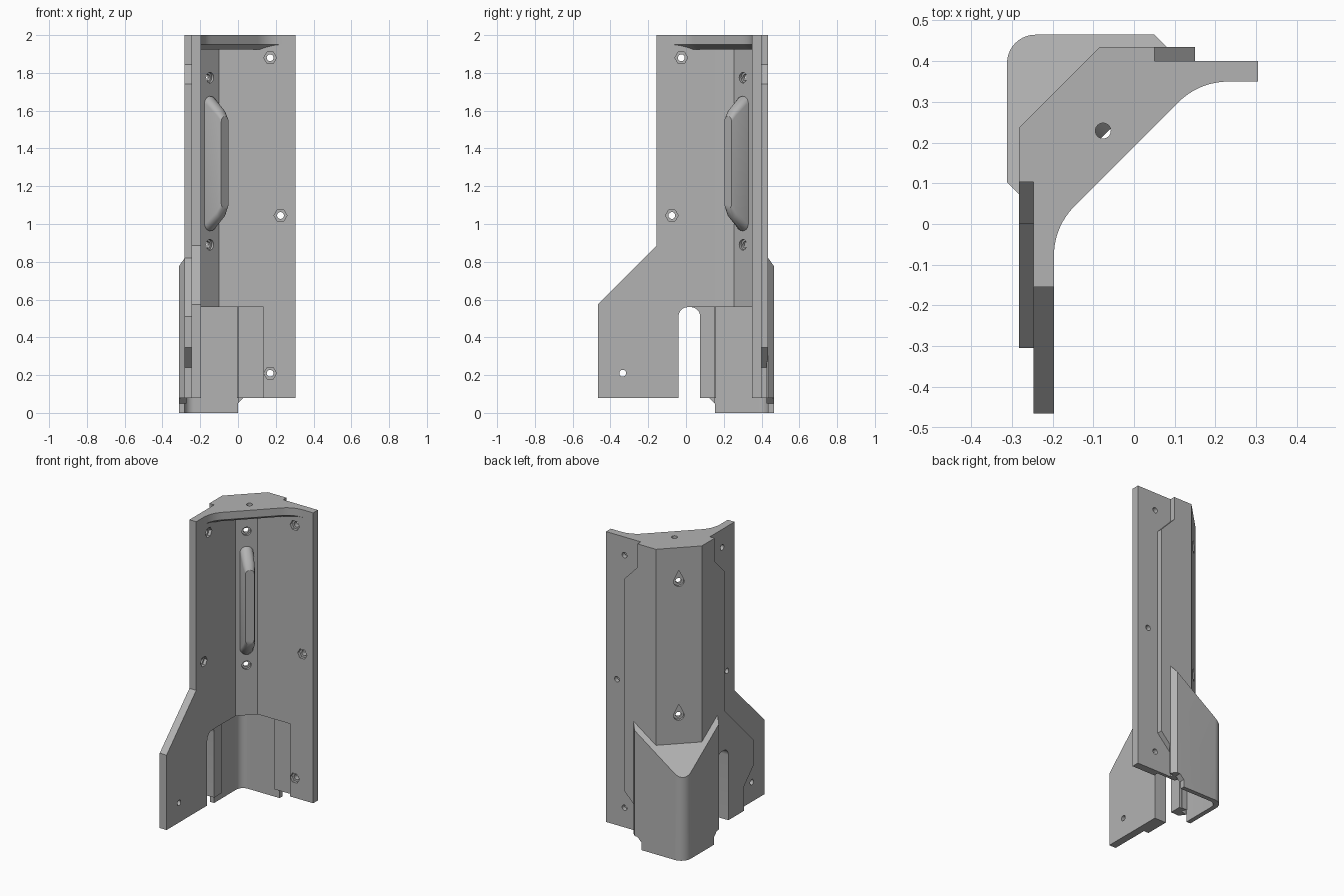
import bpy, bmesh, math
from mathutils import Vector

if "Cube" in bpy.data.objects:
    bpy.data.objects.remove(bpy.data.objects["Cube"], do_unlink=True)

grey = bpy.data.materials.new("plain grey")
grey.use_nodes = True
COLOR = (0.45, 0.45, 0.45, 1)
grey.diffuse_color = COLOR
grey.node_tree.nodes["Principled BSDF"].inputs["Base Color"].default_value = COLOR

MID = 0.153                       # the plan is mirrored about x + y = MID
BOTTOM, CEILING, TOP = 0.08, 0.56, 2.0


def mirror(p):
    return Vector((MID - p[1], MID - p[0], *p[2:]))


def solid(name, rings):
    """Closed solid lofted through rings of 3D points."""
    bm = bmesh.new()
    vs = [[bm.verts.new(p) for p in ring] for ring in rings]
    n = len(vs[0])
    for a, b in zip(vs, vs[1:]):
        for i in range(n):
            j = (i + 1) % n
            bm.faces.new((a[i], a[j], b[j], b[i]))
    bm.faces.new(vs[0])
    bm.faces.new(vs[-1])
    bmesh.ops.recalc_face_normals(bm, faces=bm.faces)
    mesh = bpy.data.meshes.new(name)
    bm.to_mesh(mesh)
    bm.free()
    mesh.materials.append(grey)
    ob = bpy.data.objects.new(name, mesh)
    bpy.context.collection.objects.link(ob)
    return ob


def plan(name, pts, z0, z1):
    return solid(name, [[(x, y, z) for x, y in pts] for z in (z0, z1)])


def wall(name, pts, y0, y1, side):
    """Outline (along wall, height) extruded in depth, on the back or side wall."""
    rings = [[Vector((s, y, z)) for s, z in pts] for y in (y0, y1)]
    if side:
        rings = [[mirror(p) for p in r] for r in rings]
    return solid(name, rings)


def diagonal(name, sections):
    """Sections (outline, depth) facing the open corner across the diagonal."""
    c, r = Vector((-0.1485, 0.3015, 0)), math.sqrt(0.5)
    return solid(name, [[c + Vector(((s + d) * r, (s - d) * r, z)) for s, z in pts]
                        for pts, d in sections])


def circle(cx, cz, r, n=24, start=0.0, sweep=2 * math.pi):
    return [(cx + r * math.cos(start + sweep * i / n),
             cz + r * math.sin(start + sweep * i / n)) for i in range(n)]


def rect(a, b, c, d):
    return [(a, c), (b, c), (b, d), (a, d)]


def cut(ob, cutters):
    for c in cutters:
        c.hide_render = True
        m = ob.modifiers.new("cut", 'BOOLEAN')
        m.operation, m.solver, m.object = 'DIFFERENCE', 'EXACT', c
    dg = bpy.context.evaluated_depsgraph_get()
    mesh = bpy.data.meshes.new_from_object(ob.evaluated_get(dg))
    ob.modifiers.clear()
    ob.data = mesh


def curve(a, b, c, n=10):
    a, b, c = map(Vector, (a, b, c))
    return [a * (1 - t) ** 2 + b * 2 * t * (1 - t) + c * t * t
            for t in (i / n for i in range(n + 1))]


cutters, parts = [], []


def cutter(ob):
    cutters.append(ob)
    return ob


# Back wall and side wall
back_wall = wall("back_wall", rect(0, 0.305, BOTTOM, TOP), 0.35, 0.40, False)
s0, s1 = MID + 0.155, MID + 0.465
side_wall = wall("side_wall", [(0, BOTTOM), (s1, BOTTOM), (s1, 0.575), (s0, 0.885),
                               (s0, TOP), (0, TOP)], 0.35, 0.40, True)

# Raised outer pads
back_pad = wall("back_pad", [(-0.005, BOTTOM), (0.05, BOTTOM), (0.05, 0.24), (0.15, 0.345),
                             (0.15, 1.74), (0.05, 1.845), (0.05, TOP), (-0.005, TOP)],
                0.395, 0.435, False)
side_pad = wall("side_pad", [(-0.005, BOTTOM), (0.355, BOTTOM), (0.355, 0.24), (0.458, 0.345),
                             (0.458, 0.51), (0.153, 0.82), (0.153, 1.74), (0.05, 1.845),
                             (0.05, TOP), (-0.005, TOP)], 0.395, 0.435, True)

# Corner wall, chamfered inside and out
half = [(0, 0.435), (-0.0845, 0.435)]
inner = [(-0.1015, 0.3485), (0, 0.35)]
outline = half + [mirror(p) for p in reversed(half)]
outline += [mirror(p) for p in reversed(inner)] + inner
corner_wall = plan("corner_wall", outline, CEILING, TOP)

# Hollow foot around the outer corner
R = 0.07
foot_half = [(0.08, 0.425), (0.08, 0.435), (0.05, 0.465)]
corner = circle(MID - 0.465 + R, 0.465 - R, R, 10, math.pi / 2, math.pi / 2)
inner_half = [(0.08, 0.425), (-0.0845, 0.425)]
foot_plan = foot_half[1:] + corner + [(MID - 0.465, 0.465 - R)]
foot_plan += [mirror(p) for p in reversed(foot_half)]
foot_plan += [mirror(inner_half[1]), inner_half[1], inner_half[0]]
foot = plan("corner_foot", foot_plan, 0, 0.95)
bm = bmesh.new()
bm.from_mesh(foot.data)
res = bmesh.ops.bisect_plane(bm, geom=bm.verts[:] + bm.edges[:] + bm.faces[:],
                             plane_co=(0.08, 0.435, 0.82), plane_no=(-0.707, 0.707, 1),
                             clear_outer=True)
bmesh.ops.holes_fill(bm, edges=[e for e in bm.edges if e.is_boundary])
bmesh.ops.recalc_face_normals(bm, faces=bm.faces)
bm.to_mesh(foot.data)
bm.free()

r = 0.05
cavity_corner = circle(MID - 0.435 + r, 0.435 - r, r, 8, math.pi / 2, math.pi / 2)
cavity = cutter(plan("cavity_cutter", [(0.0, MID), (0.0, 0.435)] + cavity_corner
                     + [(MID - 0.435, 0.435 - r), (MID - 0.435, MID)], -0.1, CEILING))
trim = [(0, -0.1), (0, 0.05), (0.03, BOTTOM), (0.2, BOTTOM), (0.2, -0.1)]
trims = [cutter(wall("foot_trim_cutter", trim, 0.2, 0.6, s)) for s in (False, True)]
cut(foot, [cavity] + trims)

# Shallow inner recesses and the slot through the side wall
recesses = [cutter(wall("recess_cutter", rect(-0.1, 0.135, -0.1, CEILING), 0.3, 0.38, s))
            for s in (False, True)]
a, b = MID - 0.075, MID + 0.04
slot_pts = [(a, -0.1), (b, -0.1)] + circle(b - r, CEILING - r, r, 8, 0, math.pi / 2)
slot_pts += circle(a + r, CEILING - r, r, 8, math.pi / 2, math.pi / 2) + [(a, CEILING - r)]
slot = cutter(wall("slot_cutter", slot_pts, 0.3, 0.5, True))


# Screw holes with hexagonal nut pockets
def screw(s, z, side, nut=True):
    made = [cutter(wall("hole_cutter", circle(s, z, 0.018), 0.3, 0.5, side))]
    if nut:
        made.append(cutter(wall("nut_cutter", circle(s, z, 0.034, 6), 0.3, 0.37, side)))
    return made


back_holes = [c for s, z in ((0.17, 1.88), (0.225, 1.045), (0.17, 0.21))
              for c in screw(s, z, False)]
side_holes = (screw(MID + 0.025, 1.88, True) + screw(MID + 0.075, 1.045, True)
              + screw(MID + 0.335, 0.21, True, False))
cut(back_wall, [recesses[0]] + back_holes)
cut(side_wall, [recesses[1], slot] + side_holes)
cut(side_pad, [slot])

# Corner holes: counterbored inside, teardrop outside
corner_holes = []
for z in (1.775, 0.89):
    tear = circle(0, z, 0.032, 18, math.radians(150), math.radians(240))
    tear += [(0.032 * 0.866, z + 0.016), (0, z + 0.075)]
    for pts, d0, d1 in ((circle(0, z, 0.017), -0.2, 0.1), (circle(0, z, 0.028), -0.015, 0.1),
                        (tear, -0.2, -0.033)):
        corner_holes.append(cutter(diagonal("corner_hole_cutter", [(pts, d0), (pts, d1)])))
cut(corner_wall, corner_holes)

# Top shelf with a curved front edge and sloped underside
arc = curve((0.235, 0.35), (0.155, 0.35), (0.1, 0.29))
edge = arc + [mirror(p) for p in reversed(arc)]
rear = [(0.235, 0.39), (0, 0.39), (-0.09, 0.425)]
rear = [mirror(p) for p in rear] + list(reversed(rear))
shift = Vector((-0.025, 0.025))
low = [p + shift for p in edge]
shelf = solid("top_shelf", [[(p[0], p[1], z) for p in e + rear]
                            for e, z in ((low, 1.925), (edge, 1.95), (edge, TOP))])
cut(shelf, [cutter(plan("shelf_hole_cutter", circle(-0.076, 0.229, 0.019), 1.8, 2.1))])


# Raised grip on the inner corner
def pill(w, z0, z1):
    h = w / 2
    return (circle(0, z1 - h, h, 10, 0, math.pi) + [(-h, z1 - h)]
            + circle(0, z0 + h, h, 10, math.pi, math.pi) + [(h, z0 + h)])


grip = diagonal("corner_grip", [(pill(0.085, 0.96, 1.68), -0.02), (pill(0.08, 0.965, 1.675), 0.01),
                                (pill(0.07, 1.03, 1.61), 0.085), (pill(0.055, 1.08, 1.57), 0.112)])

# Remove helpers and shade
for c in cutters:
    bpy.data.objects.remove(c, do_unlink=True)
bpy.ops.object.select_all(action='DESELECT')
for ob in (back_wall, side_wall, back_pad, side_pad, corner_wall, foot, shelf, grip):
    ob.select_set(True)
    bpy.context.view_layer.objects.active = ob
bpy.ops.object.shade_smooth_by_angle(angle=math.radians(30))
